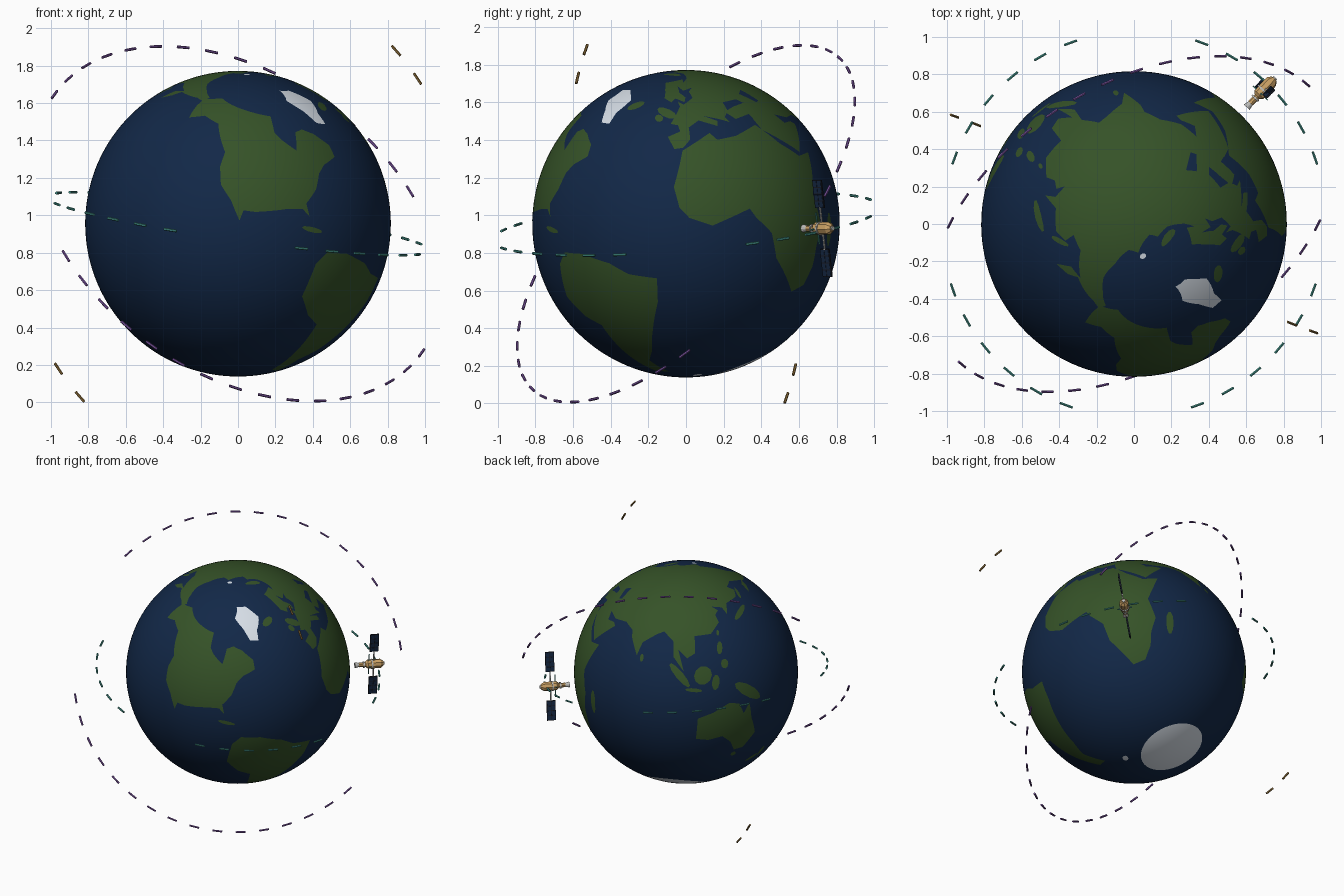
import bpy
import bmesh
from math import radians, sin, cos, tan, pi, sqrt
from mathutils import Vector, Matrix
from mathutils.geometry import delaunay_2d_cdt
from mathutils.kdtree import KDTree

default_cube = bpy.data.objects.get("Cube")
if default_cube:
    bpy.data.objects.remove(default_cube, do_unlink=True)

RADIUS = 0.817
CENTRE = Vector((0, 0, 0.955))
ANTARCTIC_COAST = -73


def make_material(name, red, green, blue):
    mat = bpy.data.materials.new(name)
    mat.use_nodes = True
    colour = (red, green, blue, 1)
    mat.diffuse_color = colour
    shader = mat.node_tree.nodes["Principled BSDF"]
    shader.inputs["Base Color"].default_value = colour
    shader.inputs["Roughness"].default_value = 0.7
    return mat


OCEAN = make_material("ocean blue", 0.006, 0.021, 0.064)
LAND = make_material("land green", 0.036, 0.085, 0.021)
ICE = make_material("ice white", 0.72, 0.78, 0.85)
TEAL = make_material("orbit teal", 0.06, 0.3, 0.26)
PURPLE = make_material("orbit purple", 0.2, 0.09, 0.36)
AMBER = make_material("orbit amber", 0.26, 0.15, 0.04)
GOLD = make_material("gold foil", 0.6, 0.36, 0.13)
SILVER = make_material("silver metal", 0.5, 0.5, 0.48)
PANEL = make_material("panel navy", 0.008, 0.022, 0.058)
FRAME = make_material("panel frame black", 0.01, 0.012, 0.02)


def add_object(name, bm, materials, smooth=False):
    mesh = bpy.data.meshes.new(name)
    bm.to_mesh(mesh)
    bm.free()
    for mat in materials:
        mesh.materials.append(mat)
    obj = bpy.data.objects.new(name, mesh)
    bpy.context.scene.collection.objects.link(obj)
    if smooth:
        mesh.shade_smooth()
    return obj


# Coastlines, as longitude and latitude in turn
europe = [-9, 37, -9, 43, -2, 43, -1, 46, -4, 48, 2, 51, 8, 54, 10, 57, 11, 54, 20, 55, 24, 59,
          30, 60, 22, 61, 25, 65, 18, 61, 17, 57, 13, 55, 11, 59, 6, 58, 5, 62, 14, 67, 25, 71,
          40, 67, 34, 65, 44, 66, 60, 69, 60, 30, 35, 32, 36, 36, 27, 37, 26, 41, 23, 40, 23, 37,
          20, 40, 14, 45, 18, 40, 16, 38, 10, 44, 3, 43, 0, 38, -5, 36]
asia = [60, 69, 70, 73, 80, 72, 104, 77, 113, 74, 140, 73, 160, 70, 180, 69, 191, 66, 178, 63,
        163, 60, 162, 56, 157, 51, 156, 57, 163, 61, 142, 59, 135, 54, 141, 52, 139, 47, 129, 42,
        128, 35, 125, 39, 118, 39, 122, 37, 120, 34, 122, 30, 117, 23, 108, 21, 109, 12, 105, 9,
        100, 13, 104, 2, 98, 9, 97, 17, 91, 22, 87, 20, 80, 15, 78, 8, 73, 17, 72, 21, 66, 25,
        57, 26, 50, 30, 51, 25, 57, 24, 59, 22, 45, 13, 39, 21, 34, 28, 35, 33, 55, 45]
africa = [-6, 35, 10, 37, 11, 33, 20, 31, 33, 31, 37, 20, 43, 12, 51, 11, 40, -3, 40, -15, 35, -22,
          32, -29, 26, -35, 18, -35, 12, -18, 13, -8, 9, 0, 8, 4, -8, 4, -15, 10, -17, 15, -16, 23]
north_america = [-169, 66, -156, 71, -139, 70, -115, 69, -95, 68, -94, 60, -90, 57, -81, 52, -77, 60,
                 -70, 61, -62, 58, -55, 52, -56, 47, -66, 45, -71, 42, -75, 36, -81, 31, -80, 26,
                 -83, 29, -90, 29, -97, 28, -104, 27, -109, 27, -110, 23, -115, 30, -121, 35,
                 -124, 42, -124, 48, -131, 54, -137, 59, -151, 60, -160, 56, -166, 62]
south_america = [-77, 8, -72, 12, -62, 10, -51, 4, -45, -2, -35, -7, -39, -16, -48, -27, -57, -37,
                 -65, -42, -68, -54, -75, -50, -73, -37, -70, -19, -76, -14, -81, -5, -79, 2]
australia = [114, -22, 122, -18, 130, -12, 136, -12, 140, -17, 142, -11, 146, -19, 153, -27,
             150, -37, 144, -39, 138, -34, 131, -31, 123, -34, 115, -34]
bering_bridge = [176, 69, 193, 68, 193, 65, 178, 64]
greenland = [-60, 76, -40, 82, -20, 79, -22, 70, -38, 65, -43, 60, -51, 62, -53, 69]
black_sea = [28, 42, 31, 46, 40, 44, 41, 41, 33, 42]
caspian_sea = [47, 45, 53, 46, 52, 38, 49, 38]


def pairs(flat):
    return list(zip(flat[::2], flat[1::2]))


def oval(lon, lat, width, height, lean=0):
    """Small island as an oval, sizes in degrees, leaning clockwise."""
    points = []
    for k in range(10):
        a, tilt = k * pi / 5, radians(lean)
        x, y = width / 2 * cos(a), height / 2 * sin(a)
        east = x * cos(tilt) + y * sin(tilt)
        points.append((lon + east / cos(radians(lat)), lat + y * cos(tilt) - x * sin(tilt)))
    return points


land = [pairs(c) for c in (europe, asia, africa, north_america, south_america, australia, bering_bridge)]
land += [
    oval(-2, 54, 4, 9, -20), oval(-8, 53, 3, 4), oval(-19, 65, 7, 4),          # north Atlantic
    oval(47, -19, 4, 13, 15), oval(81, 7, 2, 4), oval(-79, 21, 9, 2, 15),      # Madagascar, Ceylon, Cuba
    oval(138, 37, 3, 13, 40), oval(143, 50, 2, 8), oval(121, 24, 1.5, 3),      # east Asia
    oval(102, 0, 4, 16, -45), oval(114, 1, 9, 10, 30), oval(110, -7, 9, 2),    # Indonesia
    oval(121, -2, 4, 8), oval(122, 16, 3, 7), oval(125, 8, 4, 5),
    oval(140, -5, 18, 6, 20), oval(146, -42, 3, 3),                            # New Guinea, Tasmania
    oval(175, -39, 3, 7, -20), oval(170, -44, 3, 8, 40), oval(57, 73, 3, 8, 25),
]
water = [pairs(black_sea), pairs(caspian_sea)]
ice = [pairs(greenland), oval(100, 79, 2.5, 2), oval(-62, -65, 4, 3)]
antarctica = [(lon, ANTARCTIC_COAST) for lon in range(-180, 180, 12)]


def project(lon, lat):
    """Flat map seen from over the north pole, turned so +x is the first axis."""
    r = tan(radians(90 - lat) / 2)
    return Vector((r * cos(radians(lon + 17)), r * sin(radians(lon + 17))))


def lift(p):
    s = 1 + p.length_squared
    return Vector((2 * p.x / s, 2 * p.y / s, 2 / s - 1))


def flat_outline(points):
    """Project an outline after dividing its sides into short steps."""
    out = []
    for (lon, lat), (lon2, lat2) in zip(points, points[1:] + points[:1]):
        dlon = (lon2 - lon + 180) % 360 - 180
        length = sqrt((dlon * cos(radians(lat))) ** 2 + (lat2 - lat) ** 2)
        steps = max(1, round(length / 2))
        out += [project(lon + dlon * k / steps, lat + (lat2 - lat) * k / steps) for k in range(steps)]
    return out


def box_of(outline):
    xs, ys = [p.x for p in outline], [p.y for p in outline]
    return outline, min(xs), max(xs), min(ys), max(ys)


def inside(p, region):
    outline, x0, x1, y0, y1 = region
    if not (x0 < p.x < x1 and y0 < p.y < y1):
        return False
    hit = False
    for a, b in zip(outline, outline[1:] + outline[:1]):
        if (a.y > p.y) != (b.y > p.y) and p.x < a.x + (p.y - a.y) * (b.x - a.x) / (b.y - a.y):
            hit = not hit
    return hit


# Globe: evenly spread points joined with the coastlines, so colours meet on clean edges
groups = [[box_of(flat_outline(c)) for c in group] for group in (land, water, ice)]
polar_ring = box_of(flat_outline(antarctica))
points, edges = [], []
for outline, *_ in groups[0] + groups[1] + groups[2] + [polar_ring]:
    first, count = len(points), len(outline)
    points += outline
    edges += [(first + k, first + (k + 1) % count) for k in range(count)]
tree = KDTree(len(points))
for k, p in enumerate(points):
    tree.insert(lift(p), k)
tree.balance()
SPREAD = 8000
for k in range(SPREAD):
    z = 1 - (2 * k + 1) / SPREAD
    ring, turn = sqrt(1 - z * z), k * pi * (3 - sqrt(5))
    p = Vector((ring * cos(turn), ring * sin(turn), z))
    if tree.find(p)[2] > 0.018:
        points.append(p.xy / (1 + z))
flat_verts, _, flat_faces, *_ = delaunay_2d_cdt(points, edges, [], 0, 1e-6)

north = Vector((0.147, -0.37, 0.917)).normalized()
side = (Vector((1, 0, 0)) - north * north.x).normalized()
globe_axes = Matrix((side, north.cross(side), north)).transposed()
bm = bmesh.new()
verts = [bm.verts.new(CENTRE + RADIUS * (globe_axes @ lift(p))) for p in flat_verts]
for corners in flat_faces:
    mid = sum((lift(flat_verts[i]) for i in corners), Vector()).normalized()
    mid = mid.xy / (1 + mid.z)
    face = bm.faces.new([verts[i] for i in corners])
    on_land, on_water, on_ice = [any(inside(mid, r) for r in group) for group in groups]
    on_ice = on_ice or not inside(mid, polar_ring)
    face.material_index = 2 if on_ice else 1 if on_land and not on_water else 0
rim = [e for e in bm.edges if e.is_boundary]
for face in bmesh.ops.holes_fill(bm, edges=rim)["faces"]:
    face.material_index = 2
bmesh.ops.delete(bm, geom=[v for v in bm.verts if not v.link_faces], context="VERTS")
bmesh.ops.recalc_face_normals(bm, faces=bm.faces[:])
add_object("globe", bm, [OCEAN, LAND, ICE], smooth=True)


def add_rod(bm, a, b, r1, r2=None, sides=6):
    turn = (b - a).to_track_quat("Z", "Y").to_matrix().to_4x4()
    bmesh.ops.create_cone(bm, cap_ends=True, segments=sides, radius1=r1, radius2=r1 if r2 is None else r2,
                          depth=(b - a).length, matrix=Matrix.Translation((a + b) / 2) @ turn)


# Dashed orbits, kept only inside the outer box
def dashed_orbit(name, start, normal, radius, count, mat, reach=1):
    u = start.normalized()
    v = normal.cross(u).normalized()
    bm = bmesh.new()
    for k in range(count):
        a = 2 * pi * k / count
        mid = radius * (u * cos(a) + v * sin(a))
        half = 0.036 * (v * cos(a) - u * sin(a))
        ends = (mid - half, mid + half)
        if all(max(abs(p.x), abs(p.y)) < reach and abs(p.z) < 0.955 for p in ends):
            add_rod(bm, CENTRE + ends[0], CENTRE + ends[1], 0.0075)
    add_object(name, bm, [mat])


teal_normal = Vector((0.14, -0.087, 1)).normalized()
dashed_orbit("low_orbit", Vector((1, 0, -0.14)), teal_normal, 1.035, 36, TEAL)
dashed_orbit("steep_orbit", Vector((-0.44, 0.594, 0.95)), Vector((0.427, -0.664, 0.614)), 1.2, 44, PURPLE)
dashed_orbit("far_orbit", Vector((0.84, -0.53, 0.92)), Vector((0.453, 0.887, 0.09)), 1.362, 44, AMBER, 0.985)

# Satellite: local x points away from the globe, local z along the panels
out = Vector((0.7, 0.725, 0)).normalized()
up = (teal_normal - out * teal_normal.dot(out)).normalized()
place = Matrix.Translation((0.7, 0.725, 0.93)) @ Matrix((out, up.cross(out), up)).transposed().to_4x4()


def satellite_part(name, mat, rods=(), boxes=(), sides=8):
    bm = bmesh.new()
    for x0, x1, r1, r2 in rods:
        add_rod(bm, Vector((x0, 0, 0)), Vector((x1, 0, 0)), r1, r2, sides)
    for position, size in boxes:
        bmesh.ops.create_cube(bm, size=1, matrix=Matrix.Translation(position) @ Matrix.Diagonal((*size, 1)))
    add_object(name, bm, [mat]).data.transform(place)


satellite_part("satellite_body", GOLD, [(-0.045, 0.05, 0.034, 0.034), (0.05, 0.072, 0.034, 0.018),
                                        (-0.06, -0.045, 0.02, 0.034), (-0.11, -0.06, 0.017, 0.017)])
satellite_part("satellite_collars", SILVER, [(-0.018, -0.008, 0.038, 0.038), (-0.078, -0.068, 0.024, 0.024),
                                             (-0.14, -0.11, 0.022, 0.015), (0.072, 0.08, 0.012, 0.012)], sides=12)
satellite_part("satellite_masts", TEAL, boxes=[((-0.035, 0, 0), (0.007, 0.007, 0.17)),
                                               ((-0.035, 0, 0), (0.007, 0.11, 0.007))])
satellite_part("panel_struts", SILVER, boxes=[((0, 0, 0), (0.008, 0.008, 0.23))])
satellite_part("panel_frames", FRAME, boxes=[((0, 0, s * 0.185), (0.066, 0.008, 0.15)) for s in (-1, 1)])
cells = [((x * 0.0155, 0, s * (0.13 + row * 0.0367)), (0.027, 0.012, 0.031))
         for s in (-1, 1) for x in (-1, 1) for row in range(4)]
satellite_part("panel_cells", PANEL, boxes=cells)
